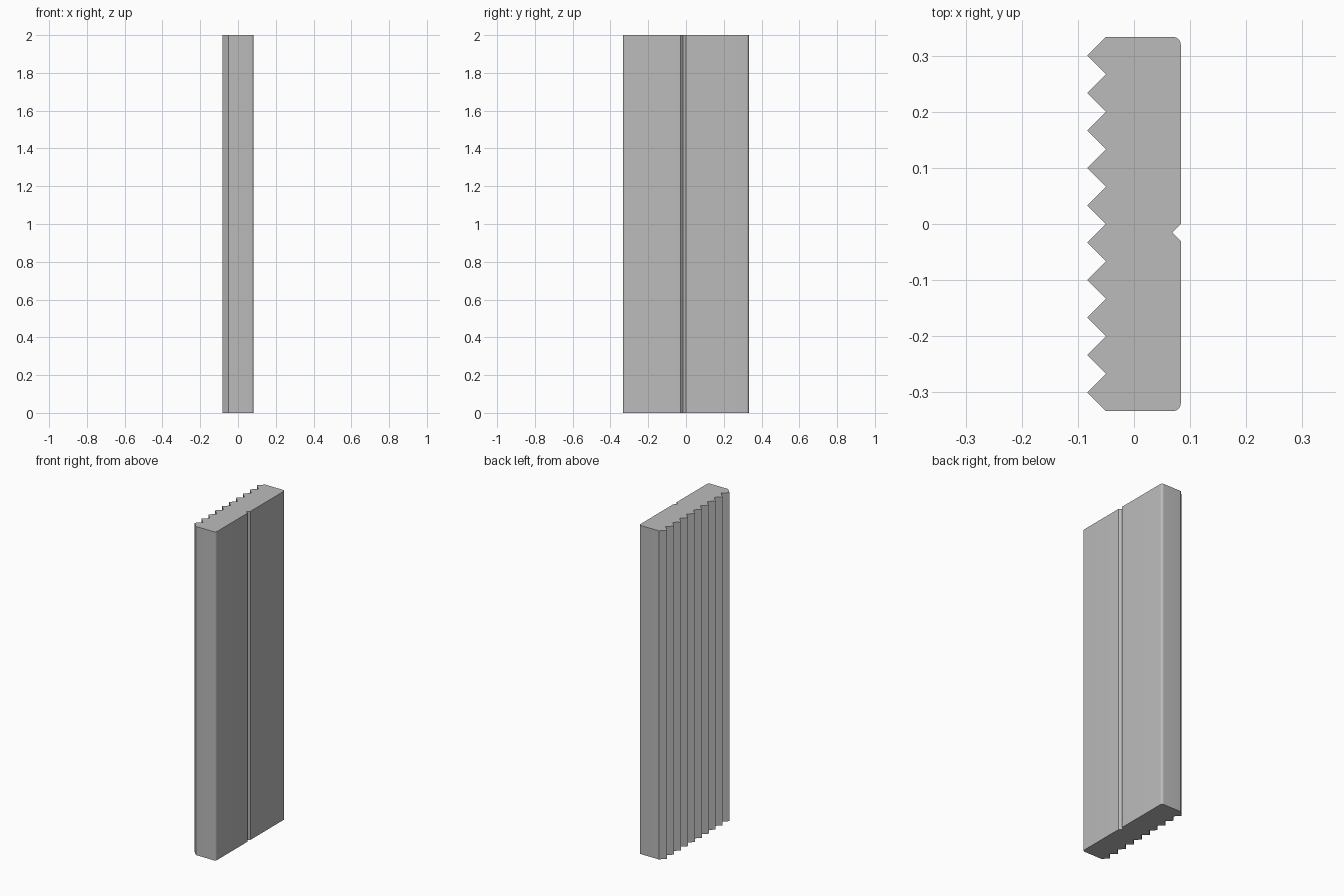
import bpy, bmesh
from math import sin, cos, pi

cube = bpy.data.objects.get("Cube")
if cube:
    bpy.data.objects.remove(cube, do_unlink=True)

HEIGHT = 2.0
HALF_W = 1 / 3       # half width along y
HALF_T = 1 / 12      # half thickness along x
TEETH = 10
PITCH = 2 * HALF_W / TEETH
RADIUS = 0.014
GROOVE = 0.015       # half width and depth of the groove

grey = bpy.data.materials.new("grey")
grey.use_nodes = True
colour = (0.5, 0.5, 0.5, 1)
grey.diffuse_color = colour
grey.node_tree.nodes["Principled BSDF"].inputs["Base Color"].default_value = colour


def corner(side, start):
    """Quarter-round corner on the flat face, at y = side * HALF_W."""
    cx, cy = HALF_T - RADIUS, side * (HALF_W - RADIUS)
    return [(cx + RADIUS * cos(start + i * pi / 16),
             cy + RADIUS * sin(start + i * pi / 16)) for i in range(9)]


# Flat face: rounded corners with a V groove near the middle
profile = corner(-1, -pi / 2)
profile += [(HALF_T, -2 * GROOVE), (HALF_T - GROOVE, -GROOVE), (HALF_T, 0)]
profile += corner(1, 0)

# Toothed face: a row of V ridges
valley_x = PITCH / 2 - HALF_T
for i in range(TEETH):
    y = HALF_W - i * PITCH
    profile += [(valley_x, y), (-HALF_T, y - PITCH / 2)]
profile.append((valley_x, -HALF_W))

# Extrude the cross-section upwards
bm = bmesh.new()
base = bm.faces.new([bm.verts.new((x, y, 0)) for x, y in profile])
top = bmesh.ops.extrude_face_region(bm, geom=[base], use_keep_orig=True)
bmesh.ops.translate(bm, vec=(0, 0, HEIGHT),
                    verts=[v for v in top["geom"] if isinstance(v, bmesh.types.BMVert)])
bmesh.ops.recalc_face_normals(bm, faces=bm.faces)
mesh = bpy.data.meshes.new("ribbed_board")
bm.to_mesh(mesh)
bm.free()
mesh.materials.append(grey)

board = bpy.data.objects.new("ribbed_board", mesh)
bpy.context.collection.objects.link(board)
bpy.context.view_layer.objects.active = board
board.select_set(True)
bpy.ops.object.shade_smooth_by_angle()
